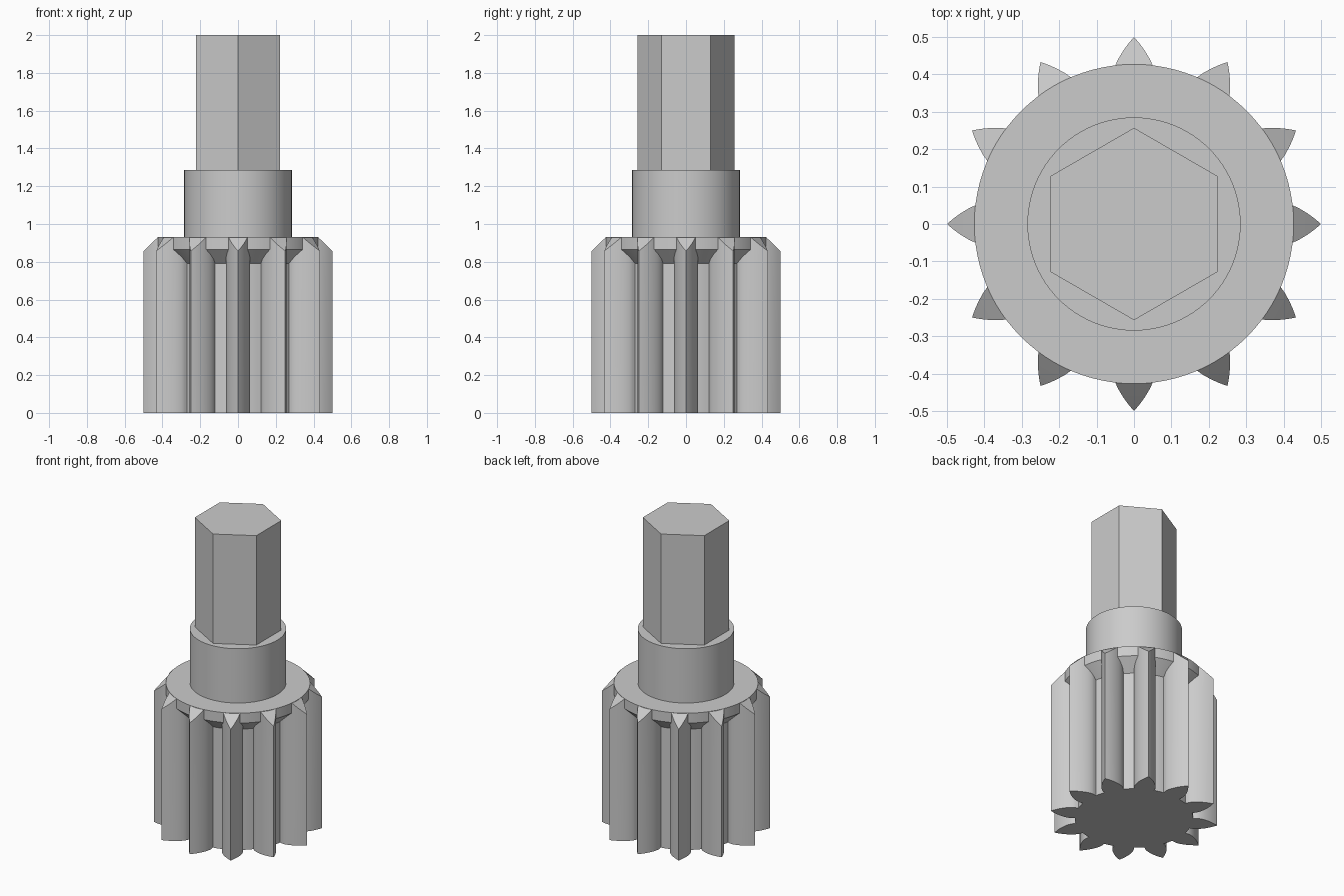
import bpy, bmesh, math
from mathutils import Matrix

cube = bpy.data.objects.get("Cube")
if cube:
    bpy.data.objects.remove(cube, do_unlink=True)

TEETH = 12
TIP_R, BASE_R, ROOT_R, FLANGE_R = 0.5, 0.37, 0.35, 0.427
GEAR_TOP, COLLAR_TOP, SHAFT_TOP = 0.93, 1.285, 2.0

grey = bpy.data.materials.new("plain grey")
grey.use_nodes = True
grey.diffuse_color = (0.6, 0.6, 0.6, 1)
grey.node_tree.nodes["Principled BSDF"].inputs["Base Color"].default_value = (0.6, 0.6, 0.6, 1)


def finish(bm, name, smooth=True):
    bmesh.ops.recalc_face_normals(bm, faces=bm.faces)
    mesh = bpy.data.meshes.new(name)
    bm.to_mesh(mesh)
    bm.free()
    mesh.materials.append(grey)
    obj = bpy.data.objects.new(name, mesh)
    bpy.context.collection.objects.link(obj)
    if smooth:
        bpy.ops.object.select_all(action='DESELECT')
        obj.select_set(True)
        bpy.context.view_layer.objects.active = obj
        bpy.ops.object.shade_smooth_by_angle(angle=math.radians(30))
    return obj


def lathe(name, profile, sides=96, smooth=True, turn=0.0):
    bm = bmesh.new()
    verts = [bm.verts.new((r, 0, z)) for r, z in profile]
    edges = [bm.edges.new(pair) for pair in zip(verts, verts[1:])]
    bmesh.ops.spin(bm, geom=verts + edges, cent=(0, 0, 0), axis=(0, 0, 1),
                   angle=math.tau, steps=sides)
    bmesh.ops.remove_doubles(bm, verts=bm.verts, dist=1e-5)
    bmesh.ops.holes_fill(bm, edges=[e for e in bm.edges if e.is_boundary])
    bm.transform(Matrix.Rotation(turn, 4, 'Z'))
    return finish(bm, name, smooth)


def involute(r):
    a = math.acos(min(1, BASE_R / r))
    return math.tan(a) - a


def half_angle(r):
    # Half the tooth's angular width, reaching zero at the pointed tip
    return involute(TIP_R) - involute(max(r, BASE_R))


def rim_height(r):
    # The upper tooth ends are cut by a 45 degree cone
    return GEAR_TOP - max(0, r - FLANGE_R)


# Gear teeth: involute flanks with chamfered upper ends
radii = [ROOT_R, BASE_R, 0.376, 0.386, 0.398, 0.412, FLANGE_R, 0.445, 0.463, 0.482]
first_cut = radii.index(FLANGE_R)
bm = bmesh.new()
loop = []
for tooth in range(TEETH):
    mid = math.tau * tooth / TEETH
    rising = [(r, mid - half_angle(r)) for r in radii]
    falling = [(r, mid + half_angle(r)) for r in reversed(radii)]
    root_start = half_angle(ROOT_R)
    gap = math.tau / TEETH - 2 * root_start
    root = [(ROOT_R, mid + root_start + gap * k / 4) for k in (1, 2, 3)]
    columns = []
    for r, a in rising + [(TIP_R, mid)] + falling + root:
        x, y = r * math.cos(a), r * math.sin(a)
        columns.append((bm.verts.new((x, y, 0)), bm.verts.new((x, y, rim_height(r)))))
    loop += columns
    # Chamfer strips across the tooth, closing at the tip
    n = len(radii)
    for i in range(first_cut, n):
        left, right = columns[i][1], columns[2 * n - i][1]
        if i == n - 1:
            bm.faces.new((left, columns[n][1], right))
        else:
            bm.faces.new((left, columns[i + 1][1], columns[2 * n - i - 1][1], right))
for (b0, t0), (b1, t1) in zip(loop, loop[1:] + loop[:1]):
    bm.faces.new((b0, b1, t1, t0))
bm.faces.new([b for b, t in loop])
finish(bm, "gear_teeth")

# Flange closing the gear, with a cone running down to the tooth roots
lathe("gear_flange", [(0, GEAR_TOP), (FLANGE_R, GEAR_TOP), (FLANGE_R, 0.865),
                      (ROOT_R - 0.01, 0.78), (0, 0.78)])

# Round collar
lathe("collar", [(0, GEAR_TOP), (0.285, GEAR_TOP), (0.285, COLLAR_TOP), (0, COLLAR_TOP)])

# Hexagonal drive shaft
lathe("hex_shaft", [(0, COLLAR_TOP), (0.257, COLLAR_TOP), (0.257, SHAFT_TOP), (0, SHAFT_TOP)],
      sides=6, smooth=False, turn=math.pi / 2)
